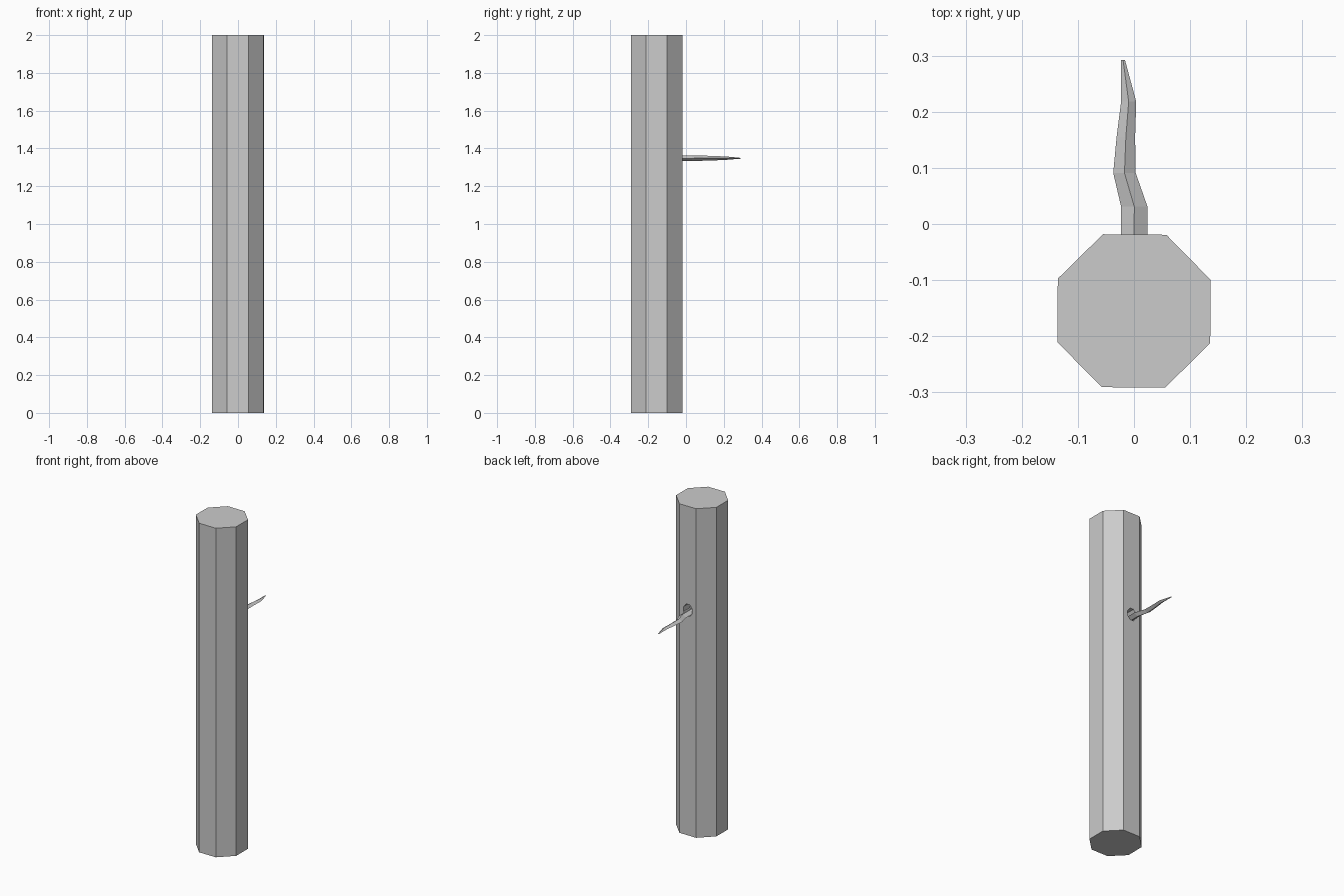
import bpy, bmesh, math

if "Cube" in bpy.data.objects:
    bpy.data.objects.remove(bpy.data.objects["Cube"])

def make_object(name, bm):
    bmesh.ops.recalc_face_normals(bm, faces=bm.faces)
    mesh = bpy.data.meshes.new(name)
    bm.to_mesh(mesh)
    bm.free()
    ob = bpy.data.objects.new(name, mesh)
    bpy.context.collection.objects.link(ob)
    return ob

def loft(name, rings):
    """Skin a list of closed rings and cap both ends."""
    bm = bmesh.new()
    loops = [[bm.verts.new(p) for p in ring] for ring in rings]
    n = len(loops[0])
    for a, b in zip(loops, loops[1:]):
        for i in range(n):
            j = (i + 1) % n
            bm.faces.new((a[i], a[j], b[j], b[i]))
    bm.faces.new(loops[0])
    bm.faces.new(loops[-1])
    return make_object(name, bm)

# Octagonal post
def octagon(z):
    angles = [math.radians(22 + 45 * i) for i in range(8)]
    return [(0.1475 * math.cos(a), -0.155 + 0.1475 * math.sin(a), z) for a in angles]
post = loft("post", [octagon(0), octagon(2)])

# Small oval hole in the back face of the post
def hole_ring(y):
    angles = [math.radians(22.5 + 45 * i) for i in range(8)]
    return [(0.031 * math.cos(a), y, 1.368 + 0.039 * math.sin(a)) for a in angles]
cutter = loft("hole_cutter", [hole_ring(-0.08), hole_ring(0.02)])
cutter.hide_render = True
cutter.hide_set(True)
cut = post.modifiers.new("hole", "BOOLEAN")
cut.operation = "DIFFERENCE"
cut.solver = "EXACT"
cut.object = cutter

# Wavy tapering spike: y, left x, right x, bottom z, top z
sections = [(-0.079, -0.024, 0.024, 1.333, 1.363),
            (0.031, -0.023, 0.024, 1.333, 1.363),
            (0.091, -0.037, 0.003, 1.335, 1.362),
            (0.155, -0.031, 0.002, 1.337, 1.360),
            (0.218, -0.023, 0.004, 1.340, 1.357),
            (0.292, -0.023, -0.016, 1.346, 1.350)]

def spike_ring(y, left, right, low, high):
    mid, zm = (left + right) / 2, (low + high) / 2
    return [(left, y, zm), (mid, y, low), (right, y, zm), (mid, y, high)]
loft("wavy_spike", [spike_ring(*s) for s in sections])
